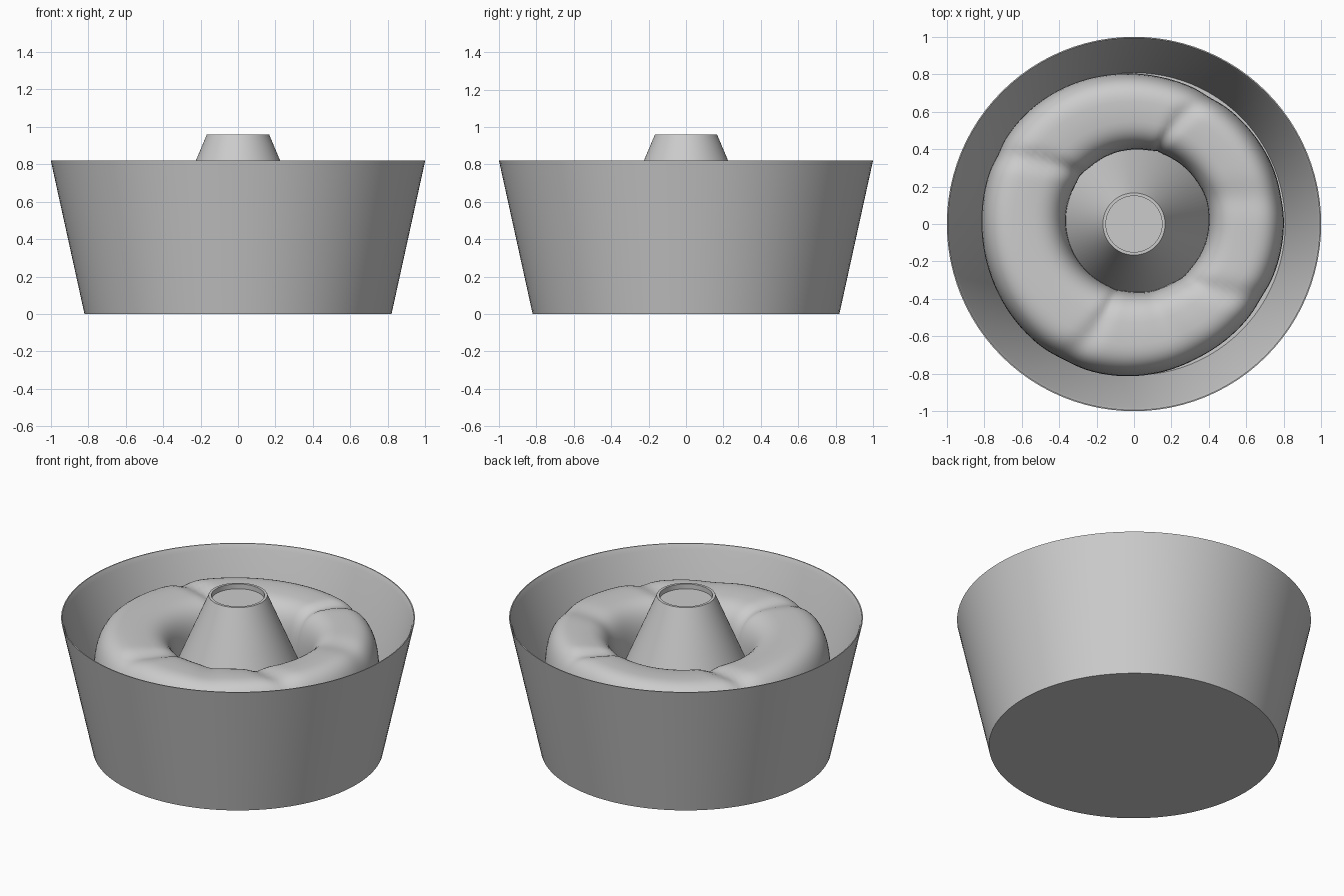
import bpy, bmesh, math
from math import sin, cos, pi, radians

if "Cube" in bpy.data.objects:
    bpy.data.objects.remove(bpy.data.objects["Cube"])

def finish(bm, name, angle):
    bmesh.ops.recalc_face_normals(bm, faces=bm.faces)
    me = bpy.data.meshes.new(name)
    bm.to_mesh(me)
    bm.free()
    ob = bpy.data.objects.new(name, me)
    bpy.context.collection.objects.link(ob)
    bpy.ops.object.select_all(action='DESELECT')
    ob.select_set(True)
    bpy.context.view_layer.objects.active = ob
    bpy.ops.object.shade_smooth_by_angle(angle=radians(angle))
    return ob

def lathe(name, profile, seg=96):
    """Revolve (radius, z) points; both ends are capped by a single polygon."""
    bm = bmesh.new()
    rings = [[bm.verts.new((r * cos(2 * pi * i / seg), r * sin(2 * pi * i / seg), z))
              for i in range(seg)] for r, z in profile]
    for a, b in zip(rings, rings[1:]):
        for i in range(seg):
            j = (i + 1) % seg
            bm.faces.new((a[i], a[j], b[j], b[i]))
    bm.faces.new(rings[0])
    bm.faces.new(rings[-1])
    return finish(bm, name, 30)

# Pan: flared wall, floor and capped central tube in one profile
lathe("tube_pan", [(0.82, 0), (1.0, 0.82), (0.994, 0.82), (0.98, 0.79), (0.808, 0.02),
                   (0.565, 0.02), (0.225, 0.82), (0.166, 0.96), (0.15, 0.96), (0.15, 0.93)])

# Dough ring: flattened section with soft radial creases (angle, width, depth)
CREASES = [(67, 4, 0.022), (146, 5, 0.025), (14, 8, 0.012),
           (-38, 6, 0.02), (-110, 5, 0.02), (-72, 8, 0.01)]
U, V = 160, 56

def spow(v, p):
    return math.copysign(abs(v) ** p, v)

def dent(deg):
    total = 0
    for a, w, d in CREASES:
        diff = (deg - a + 180) % 360 - 180
        total += d * math.exp(-(diff / w) ** 2)
    return total

bm = bmesh.new()
grid = []
for i in range(U):
    t = 2 * pi * i / U
    row = []
    for k in range(V):
        p = 2 * pi * k / V
        c, s = spow(cos(p), 0.62), spow(sin(p), 0.62)
        d = dent(math.degrees(t) + 9 * c * sin(2 * t))
        outer = 0.808 - 0.014 * cos(t) + 0.008 * sin(3 * t + 1)
        inner = 0.38 + 0.025 * cos(t - 0.8)
        # fuller on the outside, rolling down towards the hole
        mid, half = (outer + inner) / 2, (outer - inner) / 2 - d * 0.3
        r = mid + half * c
        z = 0.41 + (0.34 + 0.008 * sin(2 * t + 0.5) + 0.012 * c - d) * s
        row.append(bm.verts.new((r * cos(t), r * sin(t), z)))
    grid.append(row)
for i in range(U):
    for k in range(V):
        a, b = grid[i], grid[(i + 1) % U]
        m = (k + 1) % V
        bm.faces.new((a[k], b[k], b[m], a[m]))
finish(bm, "dough_ring", 60)
